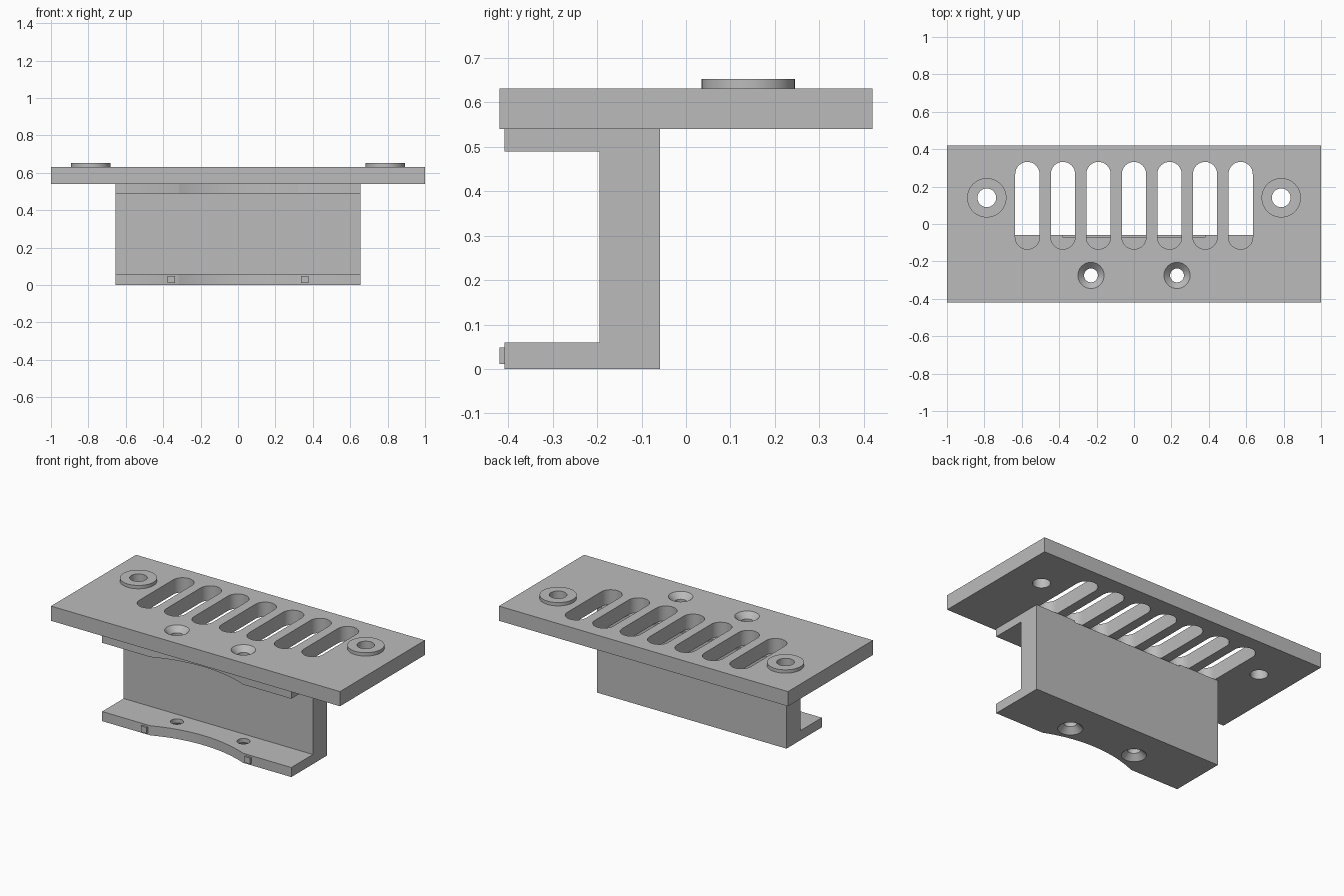
import bpy, bmesh, math
from mathutils import Matrix

cube = bpy.data.objects.get("Cube")
if cube:
    bpy.data.objects.remove(cube, do_unlink=True)

grey = bpy.data.materials.new("plain grey")
grey.use_nodes = True
grey.diffuse_color = (0.5, 0.5, 0.5, 1)
grey.node_tree.nodes["Principled BSDF"].inputs["Base Color"].default_value = (0.5, 0.5, 0.5, 1)


def make(name, bm):
    bmesh.ops.recalc_face_normals(bm, faces=bm.faces)
    mesh = bpy.data.meshes.new(name)
    bm.to_mesh(mesh)
    bm.free()
    mesh.materials.append(grey)
    obj = bpy.data.objects.new(name, mesh)
    bpy.context.collection.objects.link(obj)
    return obj


def prism(name, points, axis, start, end):
    """Extrude a closed outline along x (outline in y, z) or z (outline in x, y)."""
    bm = bmesh.new()
    place = (lambda a, b: (start, a, b)) if axis == "x" else (lambda a, b: (a, b, start))
    face = bm.faces.new([bm.verts.new(place(a, b)) for a, b in points])
    ext = bmesh.ops.extrude_face_region(bm, geom=[face])
    move = (end - start, 0, 0) if axis == "x" else (0, 0, end - start)
    bmesh.ops.translate(bm, vec=move, verts=[g for g in ext["geom"] if isinstance(g, bmesh.types.BMVert)])
    return make(name, bm)


def box(name, x0, x1, y0, y1, z0, z1):
    return prism(name, [(x0, y0), (x1, y0), (x1, y1), (x0, y1)], "z", z0, z1)


def cone(name, x, y, z0, z1, r0, r1, sides=48):
    bm = bmesh.new()
    bmesh.ops.create_cone(bm, cap_ends=True, segments=sides, radius1=r0, radius2=r1,
                          depth=z1 - z0, matrix=Matrix.Translation((x, y, (z0 + z1) / 2)))
    return make(name, bm)


def slot(name, x, y0, y1, r, z0, z1, steps=16):
    turn = [math.pi * i / steps for i in range(steps + 1)]
    outline = [(x + r * math.cos(a), y1 - r + r * math.sin(a)) for a in turn]
    outline += [(x - r * math.cos(a), y0 + r - r * math.sin(a)) for a in turn]
    return prism(name, outline, "z", z0, z1)


def cut(obj, cutters):
    bpy.context.view_layer.objects.active = obj
    for c in cutters:
        c.hide_render = True
        mod = obj.modifiers.new("cut", "BOOLEAN")
        mod.operation = "DIFFERENCE"
        mod.solver = "EXACT"
        mod.object = c
        bpy.ops.object.modifier_apply(modifier=mod.name)
        bpy.data.objects.remove(c, do_unlink=True)


def smooth(obj):
    bpy.ops.object.select_all(action="DESELECT")
    obj.select_set(True)
    bpy.context.view_layer.objects.active = obj
    bpy.ops.object.shade_smooth_by_angle(angle=math.radians(25))


BASE, TOP = 0.54, 0.632      # underside and top of the plate
SCREW_X, SCREW_Y = 0.23, -0.275
BOSS_X, BOSS_Y = 0.787, 0.14

# Mounting plate with slots, countersunk screw holes and boss holes
plate = box("mounting_plate", -1, 1, -0.42, 0.42, BASE, TOP)
cutters = [slot("slot_cutter", 0.19 * i, -0.135, 0.332, 0.065, 0.5, 0.7) for i in range(-3, 4)]
for s in (-1, 1):
    cutters += [cone("hole_cutter", s * BOSS_X, BOSS_Y, 0.5, 0.7, 0.05, 0.05),
                cone("hole_cutter", s * SCREW_X, SCREW_Y, 0.5, 0.7, 0.037, 0.037),
                cone("sink_cutter", s * SCREW_X, SCREW_Y, TOP - 0.035, TOP + 0.001, 0.036, 0.071)]
cut(plate, cutters)
smooth(plate)

# Raised rings around the outer holes
for s, side in ((-1, "right"), (1, "left")):
    ring = cone(side + "_raised_ring", s * BOSS_X, BOSS_Y, TOP, 0.653, 0.105, 0.105)
    cut(ring, [cone("hole_cutter", s * BOSS_X, BOSS_Y, 0.5, 0.7, 0.05, 0.05)])
    smooth(ring)

# C-shaped bracket: lower flange, back wall and upper flange
profile = [(-0.408, 0), (-0.058, 0), (-0.058, BASE), (-0.408, BASE),
           (-0.408, 0.49), (-0.195, 0.49), (-0.195, 0.06), (-0.408, 0.06)]
bracket = prism("bracket", profile, "x", -0.655, 0.655)
cutters = [cone("arc_cutter", 0, -1.163, -0.1, 0.7, 0.82, 0.82, 256),
           box("notch_cutter", -0.38, 0.38, -0.071, 0, BASE - 0.01, 0.6)]
for s in (-1, 1):
    cutters += [cone("hole_cutter", s * SCREW_X, SCREW_Y, -0.1, 0.7, 0.037, 0.037),
                cone("sink_cutter", s * SCREW_X, SCREW_Y, -0.001, 0.035, 0.071, 0.036)]
cut(bracket, cutters)
smooth(bracket)

# Small lugs on the front edge of the lower flange
for s, side in ((-1, "right"), (1, "left")):
    box(side + "_lug", s * 0.358 - 0.02, s * 0.358 + 0.02, -0.42, -0.406, 0.011, 0.049)
